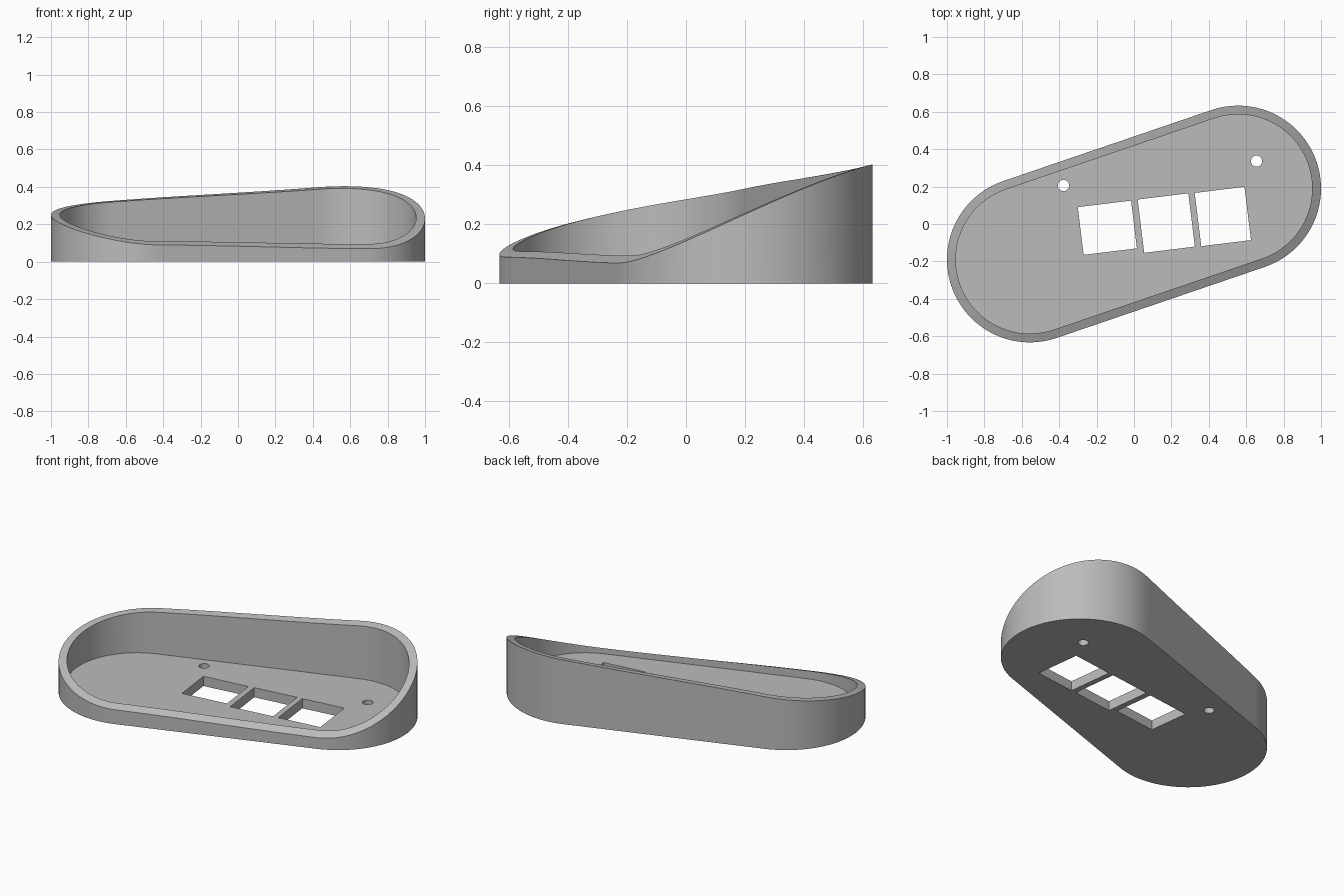
import bpy, bmesh, math

if "Cube" in bpy.data.objects:
    bpy.data.objects.remove(bpy.data.objects["Cube"])

TILT = math.atan2(0.19, 0.557)      # tilt of the long axis in plan
HALF = math.hypot(0.19, 0.557)      # half distance between end centres
RADIUS, WALL, FLOOR = 0.443, 0.047, 0.06
C, S = math.cos(TILT), math.sin(TILT)


def rim_height(x, y):
    u, v = x * C + y * S, -x * S + y * C
    return (0.257 + 0.317 * v - 0.19 * v * v + u * (0.024 + 0.09 * v)
            + 0.018 * (u ** 3 - 0.4 * u))


def stadium(r, arc=40, straight=24):
    pts = []
    for sgn in (1, -1):
        for i in range(arc):
            a = -math.pi / 2 + math.pi * i / arc
            pts.append((sgn * (HALF + r * math.cos(a)), sgn * r * math.sin(a)))
        for i in range(straight):
            pts.append((sgn * HALF * (1 - 2 * i / straight), sgn * r))
    return [(u * C - v * S, u * S + v * C) for u, v in pts]


def rectangle(cx, cy, w, h, ang=math.radians(7)):
    c, s = math.cos(ang), math.sin(ang)
    return [(cx + a * w / 2 * c - b * h / 2 * s, cy + a * w / 2 * s + b * h / 2 * c)
            for a, b in ((-1, -1), (1, -1), (1, 1), (-1, 1))]


def circle(cx, cy, r, n=32):
    return [(cx + r * math.cos(2 * math.pi * i / n), cy + r * math.sin(2 * math.pi * i / n))
            for i in range(n)]


bm = bmesh.new()


def ring(pts, z):
    return [bm.verts.new((x, y, z(x, y) if callable(z) else z)) for x, y in pts]


def bridge(a, b):
    n = len(a)
    for i in range(n):
        j = (i + 1) % n
        bm.faces.new((a[i], a[j], b[j], b[i]))


def fill(loops):
    edges = []
    for l in loops:
        for i in range(len(l)):
            e = bm.edges.get((l[i], l[(i + 1) % len(l)]))
            edges.append(e or bm.edges.new((l[i], l[(i + 1) % len(l)])))
    bmesh.ops.triangle_fill(bm, use_beauty=True, use_dissolve=False, edges=edges,
                            normal=(0, 0, 1))


# Outer wall, sloping rim and inner wall
outer, inner = stadium(RADIUS), stadium(RADIUS - WALL)
base = ring(outer, 0)
rim_out = ring(outer, rim_height)
rim_in = ring(inner, rim_height)
floor = ring(inner, FLOOR)
bridge(base, rim_out)
bridge(rim_out, rim_in)
bridge(rim_in, floor)

# Three square windows and two screw holes through the floor
holes = [rectangle(-0.1425, -0.02, 0.287, 0.257),
         rectangle(0.1725, 0.005, 0.273, 0.287),
         rectangle(0.475, 0.04, 0.268, 0.287),
         circle(-0.377, 0.206, 0.03), circle(0.655, 0.336, 0.03)]
low = [ring(h, 0) for h in holes]
high = [ring(h, FLOOR) for h in holes]
for a, b in zip(low, high):
    bridge(a, b)
fill([base] + low)
fill([floor] + high)
bmesh.ops.recalc_face_normals(bm, faces=bm.faces)

mesh = bpy.data.meshes.new("tray_shell")
bm.to_mesh(mesh)
bm.free()
grey = bpy.data.materials.new("plain grey")
grey.diffuse_color = (0.5, 0.5, 0.5, 1)
grey.use_nodes = True
grey.node_tree.nodes["Principled BSDF"].inputs["Base Color"].default_value = grey.diffuse_color
mesh.materials.append(grey)
tray = bpy.data.objects.new("tray_shell", mesh)
bpy.context.collection.objects.link(tray)
bpy.context.view_layer.objects.active = tray
tray.select_set(True)
bpy.ops.object.shade_smooth_by_angle(angle=math.radians(30))
